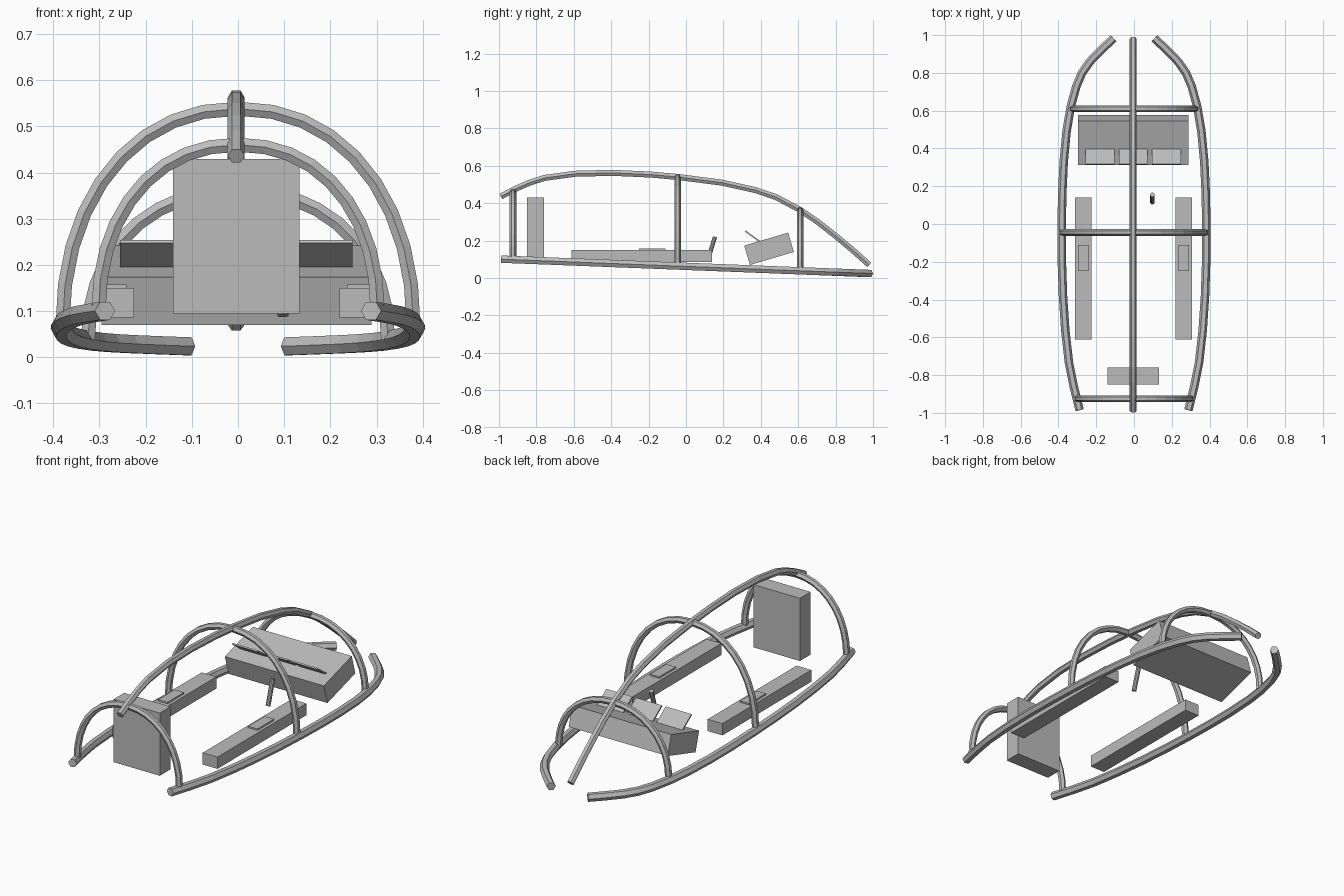
import bpy, bmesh, math
from mathutils import Vector, Matrix

cube = bpy.data.objects.get("Cube")
if cube:
    bpy.data.objects.remove(cube, do_unlink=True)

grey = bpy.data.materials.new("plain grey")
grey.use_nodes = True
grey.diffuse_color = (0.5, 0.5, 0.5, 1)
grey.node_tree.nodes["Principled BSDF"].inputs["Base Color"].default_value = (0.5, 0.5, 0.5, 1)


def finish(name, bm):
    bmesh.ops.recalc_face_normals(bm, faces=bm.faces)
    mesh = bpy.data.meshes.new(name)
    bm.to_mesh(mesh)
    bm.free()
    mesh.materials.append(grey)
    obj = bpy.data.objects.new(name, mesh)
    bpy.context.collection.objects.link(obj)
    return obj


def box(name, center, size, tilt=0.0):
    bm = bmesh.new()
    mat = Matrix.Translation(center) @ Matrix.Rotation(tilt, 4, "X") @ Matrix.Diagonal((*size, 1))
    bmesh.ops.create_cube(bm, size=1, matrix=mat)
    return finish(name, bm)


def tube(name, points, radius, side=None, sides=6):
    """Sweep a polygon along points; one corner points along side (or horizontally)."""
    pts = [Vector(p) for p in points]
    bm = bmesh.new()
    rings = []
    for i, p in enumerate(pts):
        ahead = (pts[min(i + 1, len(pts) - 1)] - p).normalized()
        behind = (p - pts[max(i - 1, 0)]).normalized()
        along = (ahead + behind).normalized()
        u = Vector(side) if side else along.cross(Vector((0, 0, 1)))
        v = along.cross(u).normalized()
        u = v.cross(along).normalized()
        ring = []
        for k in range(sides):
            a = math.tau * k / sides
            ring.append(bm.verts.new(p + radius * (math.cos(a) * u + math.sin(a) * v)))
        rings.append(ring)
    for r0, r1 in zip(rings, rings[1:]):
        for k in range(sides):
            n = (k + 1) % sides
            bm.faces.new((r0[k], r0[n], r1[n], r1[k]))
    bm.faces.new(rings[0])
    bm.faces.new(rings[-1])
    return finish(name, bm)


def deck(y):
    """Height of the sloping base rails."""
    return 0.062 - 0.039 * y


# Base rails
rail = [(.288, -.985), (.319, -.86), (.345, -.73), (.364, -.56), (.376, -.38), (.382, -.2),
        (.383, -.02), (.38, .16), (.372, .33), (.357, .49), (.335, .62), (.305, .73),
        (.275, .8), (.233, .86), (.17, .925), (.108, .983)]
for label, s in (("left", 1), ("right", -1)):
    tube(label + "_base_rail", [(s * x, y, deck(y)) for x, y in rail], 0.0225)

# Roof spine
spine = [(-.99, .436), (-.915, .475), (-.835, .51), (-.755, .535), (-.595, .557), (-.395, .562),
         (-.19, .553), (-.045, .54), (.19, .51), (.37, .47), (.48, .433), (.61, .364),
         (.70, .303), (.795, .229), (.89, .15), (.98, .07)]
tube("roof_spine", [(-0.004, y, z) for y, z in spine], 0.0185, (1, 0, 0))

# Cross hoops
STEPS = 18
for name, y, half, top in (("front_hoop", -.925, .302, .46),
                           ("middle_hoop", -.045, .38, .538),
                           ("rear_hoop", .61, .325, .361)):
    z0 = deck(y)
    arc = []
    for i in range(STEPS + 1):
        a = math.pi * i / STEPS
        c, q = math.cos(a), abs(math.sin(a))
        arc.append((math.copysign(abs(c) ** 0.93, c) * half, y, z0 + (top - z0) * q ** 0.93))
    tube(name, arc, 0.0175, (0, 1, 0))

# Front upright block
box("front_upright_block", (-.004, -.805, .262), (.274, .09, .335))

# Side benches with small plates on top
for label, x in (("left", .263), ("right", -.269)):
    box(label + "_bench", (x, -.236, .118), (.087, .75, .063))
    box(label + "_bench_plate", (x, -.18, .153), (.055, .14, .009))

# Rear console and its three screens
box("console", (-.003, .444, .156), (.585, .245, .108), math.radians(16.4))
for i, label in enumerate(("right", "middle", "left")):
    box(label + "_screen", (-.004 + (i - 1) * .175, .355, .223), (.153, .095, .008), math.radians(-36))

# Control lever
tube("control_lever", [(.097, .115, .09), (.097, .155, .22)], 0.012, (1, 0, 0), 10)
